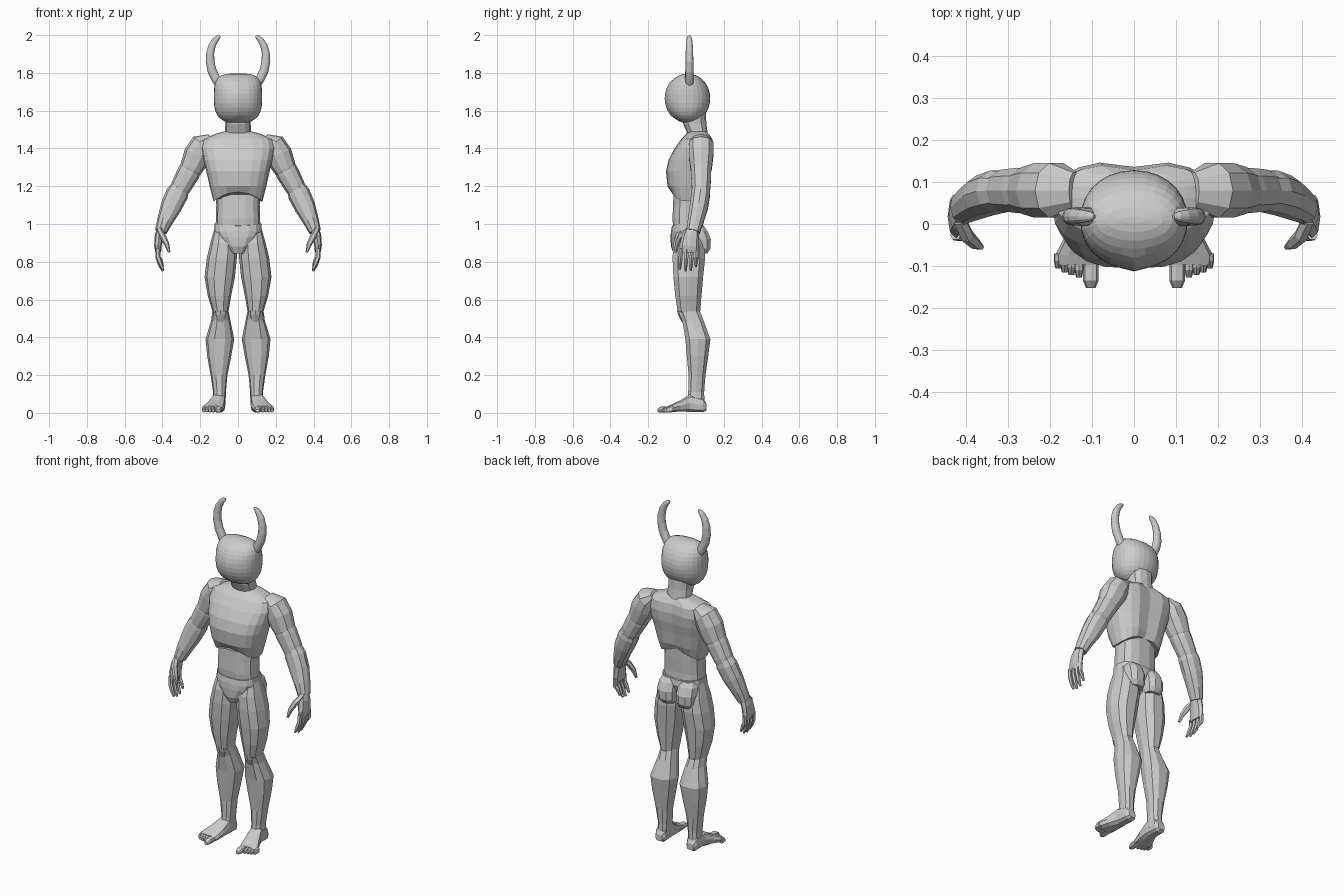
import bpy, bmesh, math
from mathutils import Vector

grey = bpy.data.materials.new("plain grey")
grey.diffuse_color = (0.6, 0.6, 0.6, 1)


def make(name, rings, mirror=False):
    """Skin a list of vertex rings and cap both ends."""
    bm = bmesh.new()
    vs = [[bm.verts.new(p) for p in r] for r in rings]
    n = len(vs[0])
    for a, b in zip(vs, vs[1:]):
        for i in range(n):
            j = (i + 1) % n
            bm.faces.new((a[i], a[j], b[j], b[i]))
    bm.faces.new(vs[0][::-1])
    bm.faces.new(vs[-1])
    bmesh.ops.recalc_face_normals(bm, faces=bm.faces)
    me = bpy.data.meshes.new(name)
    bm.to_mesh(me)
    bm.free()
    me.materials.append(grey)
    ob = bpy.data.objects.new(name, me)
    bpy.context.collection.objects.link(ob)
    if mirror:
        m = ob.modifiers.new("other side", 'MIRROR')
        m.use_mirror_merge = False
    return ob


def oval(n, e):
    """Unit rounded-square outline with n points."""
    out = []
    for i in range(n):
        a = 2 * math.pi * i / n
        c, s = math.cos(a), math.sin(a)
        out.append((math.copysign(abs(c) ** (2 / e), c), math.copysign(abs(s) ** (2 / e), s)))
    return out


def loft(name, rows, n=12, e=2.4, mirror=False, along_y=False):
    """Rows are (position, x min, x max, depth min, depth max)."""
    rings = []
    for h, x0, x1, d0, d1 in rows:
        ring = []
        for u, v in oval(n, e):
            x = (x0 + x1) / 2 + u * (x1 - x0) / 2
            d = (d0 + d1) / 2 + v * (d1 - d0) / 2
            ring.append(Vector((x, h, d) if along_y else (x, d, h)))
        rings.append(ring)
    return make(name, rings, mirror)


def tube(name, rows, n=8, e=2.2, mirror=True):
    """Rows are (x, y, z, radius across, radius in depth) along a path."""
    pts = [Vector(r[:3]) for r in rows]
    rings = []
    for i, r in enumerate(rows):
        t = (pts[min(i + 1, len(pts) - 1)] - pts[max(i - 1, 0)]).normalized()
        u = t.cross(Vector((0, 1, 0))).normalized()
        v = u.cross(t)
        rings.append([pts[i] + u * a * r[3] + v * b * r[4] for a, b in oval(n, e)])
    return make(name, rings, mirror)


# head: round in profile, squarer from the front, slight ridge down the face
rows = []
for i in range(17):
    t = math.sin(math.pi * (i - 8) / 16.6)
    p = 3.6 if t > 0 else 2.7
    wx = 0.128 * (1 - abs(t) ** p) ** (1 / p)
    wy = 0.118 * math.sqrt(1 - t * t)
    rows.append((1.665 + 0.132 * t, -wx, wx, 0.01 - wy, 0.01 + wy))
head = loft("head", rows, n=28, e=2.1)
for v in head.data.vertices:
    if abs(v.co.x) < 0.005 and v.co.y < -0.06:
        v.co.y -= 0.005

# horns curving up and inward
tube("horn", [(0.095, 0.018, 1.73, 0.022, 0.022), (0.115, 0.018, 1.765, 0.024, 0.023),
              (0.137, 0.018, 1.81, 0.024, 0.022), (0.148, 0.018, 1.86, 0.023, 0.021),
              (0.147, 0.018, 1.905, 0.021, 0.020), (0.137, 0.018, 1.945, 0.019, 0.018),
              (0.120, 0.018, 1.974, 0.016, 0.015), (0.105, 0.018, 1.988, 0.012, 0.012),
              (0.094, 0.018, 1.995, 0.005, 0.005)], n=12)

# neck
loft("neck", [(1.40, -0.085, 0.085, 0.01, 0.12), (1.48, -0.07, 0.07, 0.008, 0.115),
              (1.53, -0.067, 0.067, -0.015, 0.108), (1.60, -0.07, 0.07, -0.02, 0.105)])

# chest with arched lower rim and a spine groove
chest = loft("chest", [(1.12, -0.13, 0.13, -0.075, 0.10), (1.20, -0.15, 0.15, -0.098, 0.118),
                       (1.28, -0.168, 0.168, -0.106, 0.132), (1.34, -0.182, 0.182, -0.092, 0.145),
                       (1.40, -0.195, 0.195, -0.06, 0.150), (1.45, -0.185, 0.185, -0.025, 0.142),
                       (1.475, -0.125, 0.125, 0.0, 0.125), (1.49, -0.075, 0.075, 0.02, 0.11)], n=20, e=2.7)
for v in chest.data.vertices:
    if abs(v.co.x) < 0.01 and v.co.y > 0.05:
        v.co.y -= 0.014
    if v.co.z < 1.13:
        v.co.z += 0.05 * (1 - min(1, abs(v.co.x) / 0.13) ** 2)

# abdomen and hips
loft("abdomen", [(0.95, -0.12, 0.12, -0.068, 0.09), (1.03, -0.117, 0.117, -0.073, 0.085),
                 (1.10, -0.115, 0.115, -0.07, 0.088), (1.22, -0.12, 0.12, -0.065, 0.09)], n=14, e=2.6)
hips = loft("hips", [(0.845, -0.035, 0.035, -0.065, 0.04), (0.88, -0.065, 0.065, -0.08, 0.07),
                     (0.93, -0.108, 0.108, -0.082, 0.09), (0.96, -0.125, 0.125, -0.08, 0.10),
                     (0.99, -0.124, 0.124, -0.074, 0.095)], n=16, e=2.6)
for v in hips.data.vertices:
    if v.co.z > 0.98:
        v.co.z += 0.012 * (abs(v.co.x) / 0.124) ** 2
loft("buttock", [(0.845, 0.015, 0.10, 0.04, 0.115), (0.87, 0.006, 0.118, 0.02, 0.132),
                 (0.92, 0.004, 0.122, 0.0, 0.134), (0.965, 0.008, 0.118, 0.0, 0.115),
                 (0.99, 0.02, 0.105, 0.0, 0.095)], n=10, mirror=True)

# legs
loft("thigh", [(0.975, 0.035, 0.125, -0.045, 0.07), (0.90, 0.008, 0.146, -0.07, 0.10),
               (0.82, 0.006, 0.165, -0.075, 0.105), (0.72, 0.016, 0.177, -0.07, 0.094),
               (0.62, 0.036, 0.160, -0.06, 0.085), (0.54, 0.05, 0.136, -0.047, 0.078),
               (0.51, 0.055, 0.13, -0.02, 0.07)], n=10, mirror=True)
loft("lower_leg", [(0.54, 0.05, 0.135, -0.04, 0.075), (0.49, 0.04, 0.142, -0.022, 0.095),
                   (0.39, 0.02, 0.172, -0.006, 0.132), (0.30, 0.036, 0.163, 0.002, 0.12),
                   (0.20, 0.056, 0.145, 0.012, 0.105), (0.11, 0.064, 0.132, 0.01, 0.098),
                   (0.04, 0.066, 0.136, 0.0, 0.10)], n=10, mirror=True)
loft("kneecap", [(0.545, 0.06, 0.125, -0.048, 0.02), (0.52, 0.058, 0.125, -0.042, 0.02),
                 (0.48, 0.07, 0.11, -0.022, 0.02)], n=8, mirror=True)

# feet and toes
loft("foot", [(0.108, 0.08, 0.125, 0.012, 0.05), (0.09, 0.068, 0.136, 0.002, 0.08),
              (0.02, 0.066, 0.142, 0.004, 0.10), (-0.03, 0.068, 0.165, 0.006, 0.068),
              (-0.075, 0.073, 0.188, 0.004, 0.046), (-0.098, 0.08, 0.185, 0.004, 0.036)],
     n=10, e=3, mirror=True, along_y=True)
for i, (x, tip, r) in enumerate([(0.103, -0.152, 0.019), (0.131, -0.128, 0.011), (0.149, -0.122, 0.011),
                                 (0.165, -0.116, 0.011), (0.181, -0.106, 0.010)]):
    loft(f"toe_{i + 1}", [(-0.07, x - r, x + r, 0.004, 0.036), (tip + 0.018, x - r, x + r, 0.002, 0.034),
                          (tip, x - r * 0.6, x + r * 0.6, 0.004, 0.02)],
         n=8, mirror=True, along_y=True)

# arms
tube("shoulder", [(0.14, 0.08, 1.455, 0.025, 0.045), (0.185, 0.08, 1.42, 0.066, 0.068),
                  (0.215, 0.08, 1.365, 0.074, 0.068), (0.25, 0.08, 1.29, 0.06, 0.058),
                  (0.27, 0.08, 1.245, 0.04, 0.04)], n=10)
tube("upper_arm", [(0.22, 0.08, 1.36, 0.05, 0.05), (0.262, 0.08, 1.27, 0.061, 0.056),
                   (0.30, 0.08, 1.20, 0.055, 0.052), (0.325, 0.078, 1.15, 0.045, 0.045)], n=10)
tube("forearm", [(0.30, 0.08, 1.21, 0.045, 0.045), (0.322, 0.078, 1.16, 0.06, 0.052),
                 (0.355, 0.068, 1.09, 0.056, 0.05), (0.385, 0.052, 1.02, 0.043, 0.044),
                 (0.408, 0.038, 0.96, 0.032, 0.038)], n=10)

# hands
tube("palm", [(0.404, 0.038, 0.98, 0.025, 0.032), (0.418, 0.025, 0.935, 0.023, 0.045),
              (0.424, 0.018, 0.885, 0.02, 0.052), (0.422, 0.018, 0.85, 0.015, 0.05)])
for i, (y, drop) in enumerate([(-0.026, 0.01), (0.004, 0.0), (0.032, 0.004), (0.059, 0.025)]):
    tube(f"finger_{i + 1}", [(0.425, y, 0.87, 0.013, 0.012), (0.424, y - 0.002, 0.825, 0.013, 0.012),
                             (0.412, y - 0.005, 0.785 + drop, 0.012, 0.011),
                             (0.397, y - 0.007, 0.75 + drop, 0.006, 0.006)], n=6)
tube("thumb", [(0.415, 0.01, 0.965, 0.016, 0.016), (0.398, -0.028, 0.935, 0.017, 0.017),
               (0.378, -0.047, 0.895, 0.014, 0.014), (0.364, -0.055, 0.85, 0.007, 0.007)], n=6)
